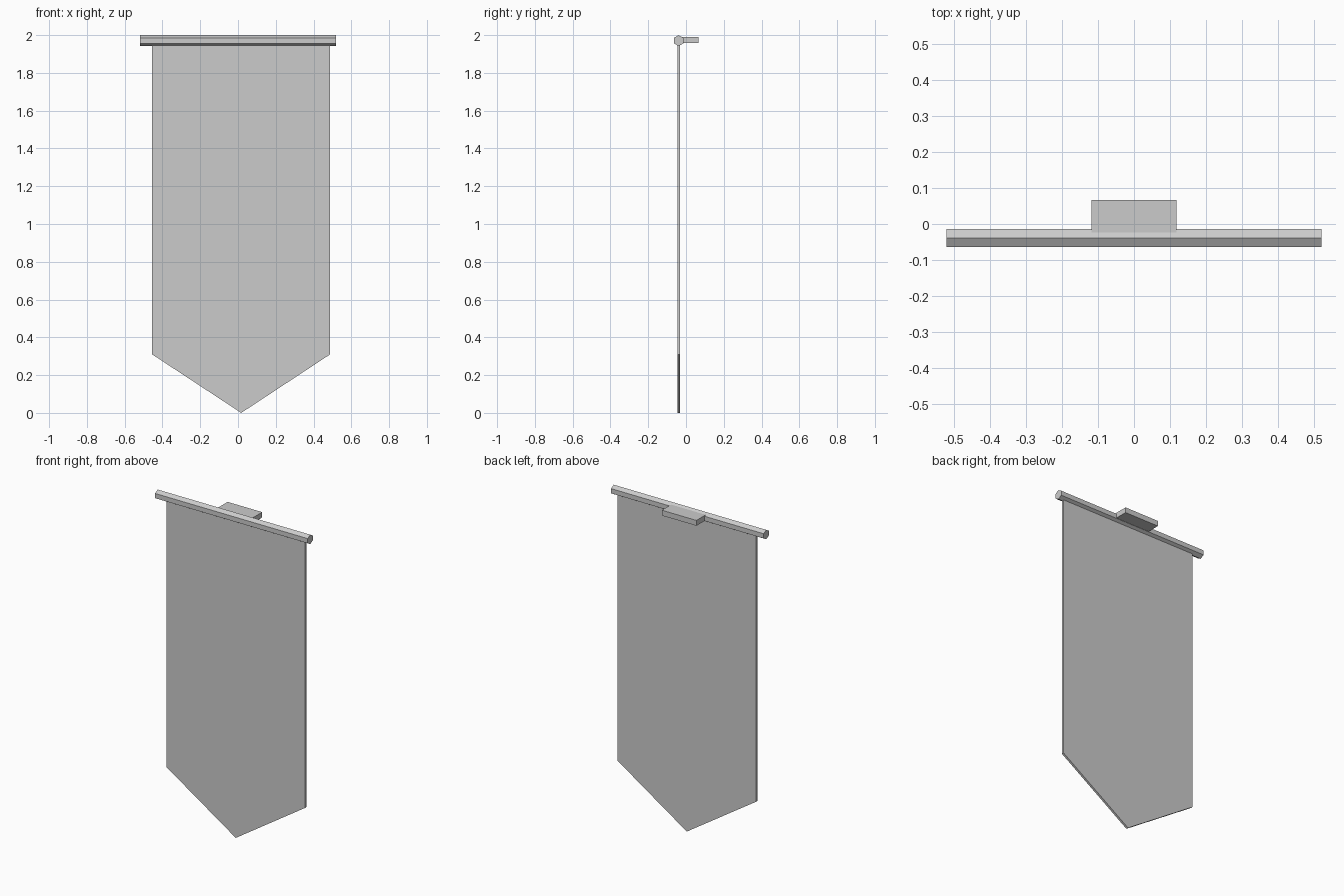
import bpy, bmesh
from math import cos, sin, radians
from mathutils import Vector

if "Cube" in bpy.data.objects:
    bpy.data.objects.remove(bpy.data.objects["Cube"])


def prism(name, profile, direction):
    """Extrude a flat closed profile along a direction into a solid."""
    bm = bmesh.new()
    face = bm.faces.new([bm.verts.new(p) for p in profile])
    new = bmesh.ops.extrude_face_region(bm, geom=[face])["geom"]
    verts = [v for v in new if isinstance(v, bmesh.types.BMVert)]
    bmesh.ops.translate(bm, verts=verts, vec=Vector(direction))
    bmesh.ops.recalc_face_normals(bm, faces=bm.faces)
    mesh = bpy.data.meshes.new(name)
    bm.to_mesh(mesh)
    bm.free()
    obj = bpy.data.objects.new(name, mesh)
    bpy.context.collection.objects.link(obj)
    return obj


ROD_Y, ROD_Z, ROD_R = -0.039, 1.971, 0.029

# Hexagonal hanging rod, one edge pointing up
hexagon = [(-0.52, ROD_Y + ROD_R * sin(radians(60 * i)), ROD_Z + ROD_R * cos(radians(60 * i)))
           for i in range(6)]
prism("hanging_rod", hexagon, (1.04, 0, 0))

# Cloth panel with pointed lower end, its top tucked into the rod
cloth = [(-0.455, 1.971), (-0.455, 0.31), (0.017, 0.0), (0.488, 0.31), (0.488, 1.971)]
prism("banner_cloth", [(x, ROD_Y - 0.007, z) for x, z in cloth], (0, 0.014, 0))

# Wall bracket behind the rod
plate = [(-0.118, -0.039), (0.118, -0.039), (0.118, 0.067), (-0.118, 0.067)]
prism("wall_bracket", [(x, y, 1.958) for x, y in plate], (0, 0, 0.033))
